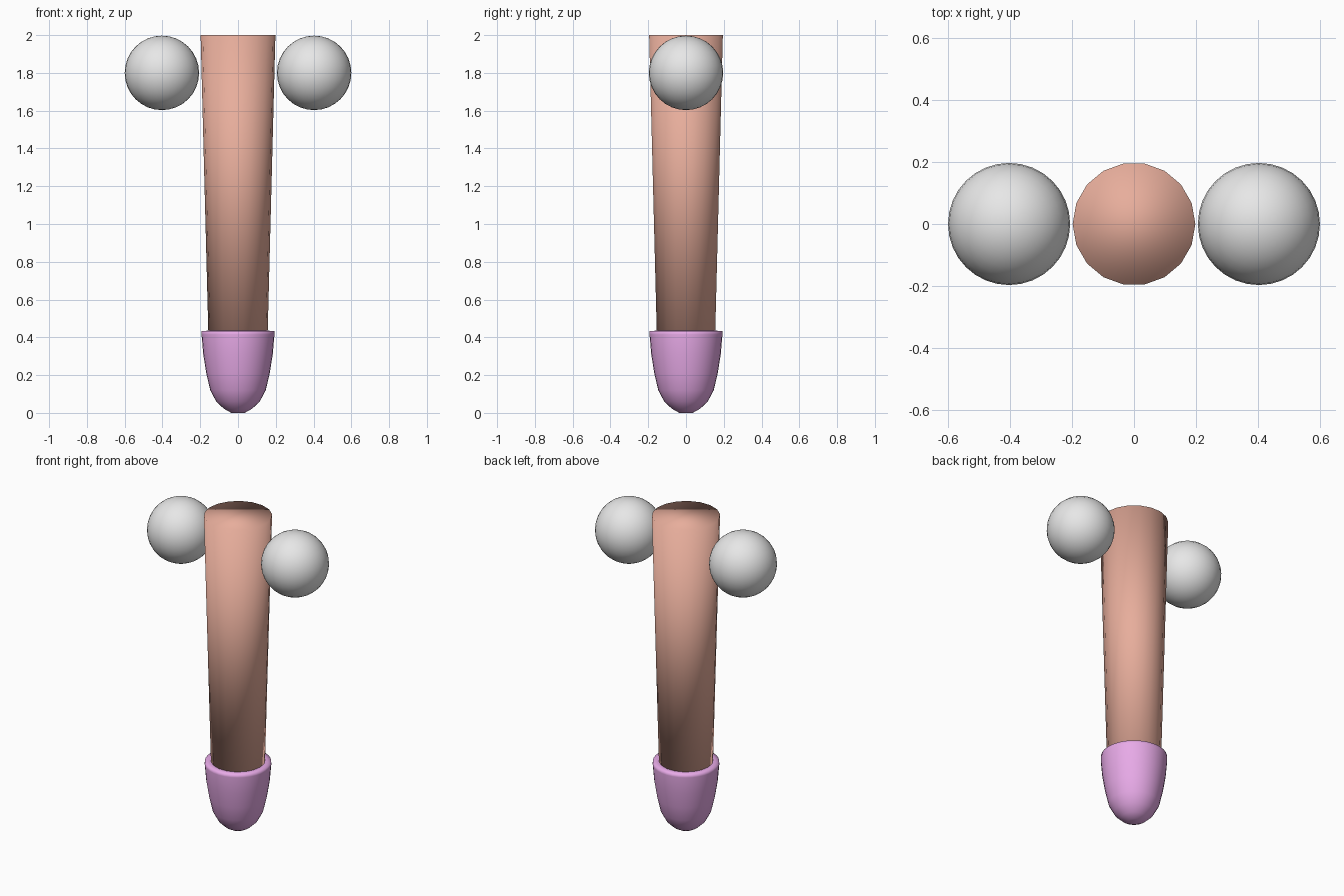
import bpy, bmesh, math

if "Cube" in bpy.data.objects:
    bpy.data.objects.remove(bpy.data.objects["Cube"])


def material(name, colour):
    m = bpy.data.materials.new(name)
    m.diffuse_color = (*colour, 1.0)
    m.use_nodes = True
    m.node_tree.nodes["Principled BSDF"].inputs["Base Color"].default_value = m.diffuse_color
    return m


def finish(name, bm, mat):
    bmesh.ops.recalc_face_normals(bm, faces=bm.faces)
    for f in bm.faces:
        f.smooth = True
    me = bpy.data.meshes.new(name)
    bm.to_mesh(me)
    bm.free()
    me.materials.append(mat)
    ob = bpy.data.objects.new(name, me)
    bpy.context.collection.objects.link(ob)
    return ob


def lathe(name, profile, sides, mat):
    """Closed solid of revolution from (radius, z) points."""
    bm = bmesh.new()
    rings = []
    for r, z in profile:
        rings.append([bm.verts.new((r * math.cos(2 * math.pi * i / sides),
                                    r * math.sin(2 * math.pi * i / sides), z))
                      for i in range(sides)])
    for a, b in zip(rings, rings[1:]):
        for i in range(sides):
            j = (i + 1) % sides
            bm.faces.new((a[i], a[j], b[j], b[i]))
    bm.faces.new(rings[0])
    bm.faces.new(rings[-1])
    return finish(name, bm, mat)


tan = material("tan", (0.80, 0.42, 0.33))
lilac = material("lilac", (0.80, 0.40, 0.80))
grey = material("light grey", (0.80, 0.80, 0.80))

# tapered shaft, smooth over its end caps
lathe("shaft", [(0.157, 0.42), (0.198, 2.0)], 18, tan)

# rounded tip with a thin softened rim
lathe("tip", [(0.035, 0.0), (0.075, 0.022), (0.115, 0.06), (0.147, 0.12),
              (0.168, 0.21), (0.184, 0.31), (0.193, 0.415), (0.192, 0.433),
              (0.165, 0.435)], 32, lilac)

# pair of side balls
for side, label in ((-1, "left"), (1, "right")):
    bm = bmesh.new()
    bmesh.ops.create_uvsphere(bm, u_segments=32, v_segments=16, radius=0.197)
    bmesh.ops.translate(bm, verts=bm.verts, vec=(side * 0.403, 0, 1.8))
    finish(label + "_ball", bm, grey)
